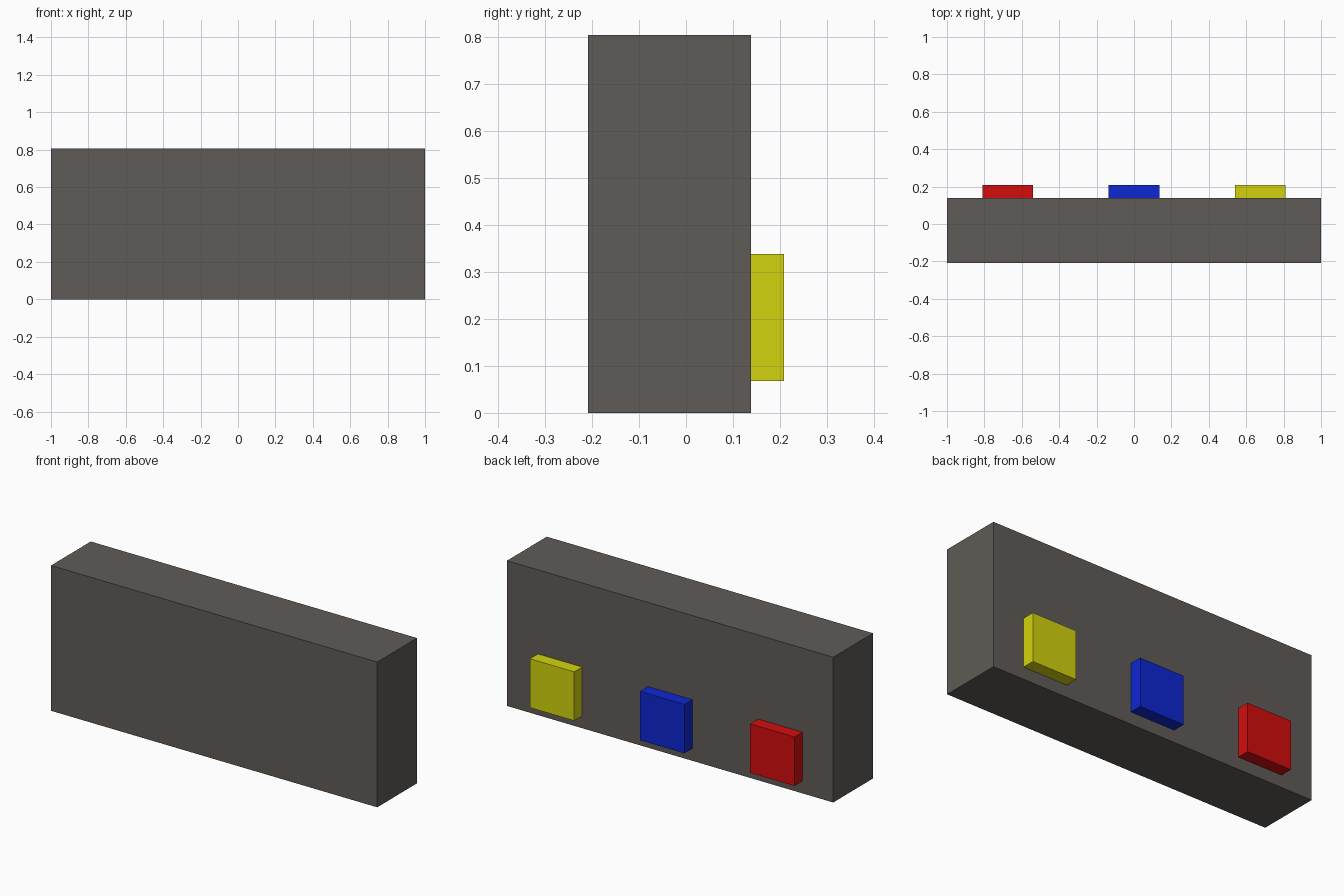
import bpy
from mathutils import Vector

if "Cube" in bpy.data.objects:
    bpy.data.objects.remove(bpy.data.objects["Cube"])


def material(name, rgb):
    m = bpy.data.materials.new(name)
    m.diffuse_color = (*rgb, 1.0)
    m.use_nodes = True
    m.node_tree.nodes["Principled BSDF"].inputs["Base Color"].default_value = m.diffuse_color
    return m


def box(name, lo, hi, mat):
    lo, hi = Vector(lo), Vector(hi)
    bpy.ops.mesh.primitive_cube_add(size=1, location=(lo + hi) / 2)
    ob = bpy.context.object
    ob.name = name
    ob.scale = hi - lo
    bpy.ops.object.transform_apply(location=False, rotation=False, scale=True)
    ob.data.materials.append(mat)
    return ob


# Main slab
box("housing", (-1, -0.209, 0), (1, 0.139, 0.805),
    material("warm grey", (0.115, 0.105, 0.096)))

# Three square buttons on the back face
half = 0.136
for label, x, rgb in (("red", -0.675, (0.65, 0.004, 0.004)),
                      ("blue", 0.0, (0.004, 0.02, 0.65)),
                      ("yellow", 0.675, (0.65, 0.65, 0.004))):
    box(label + "_button", (x - half, 0.139, 0.068), (x + half, 0.209, 0.339),
        material(label, rgb))
